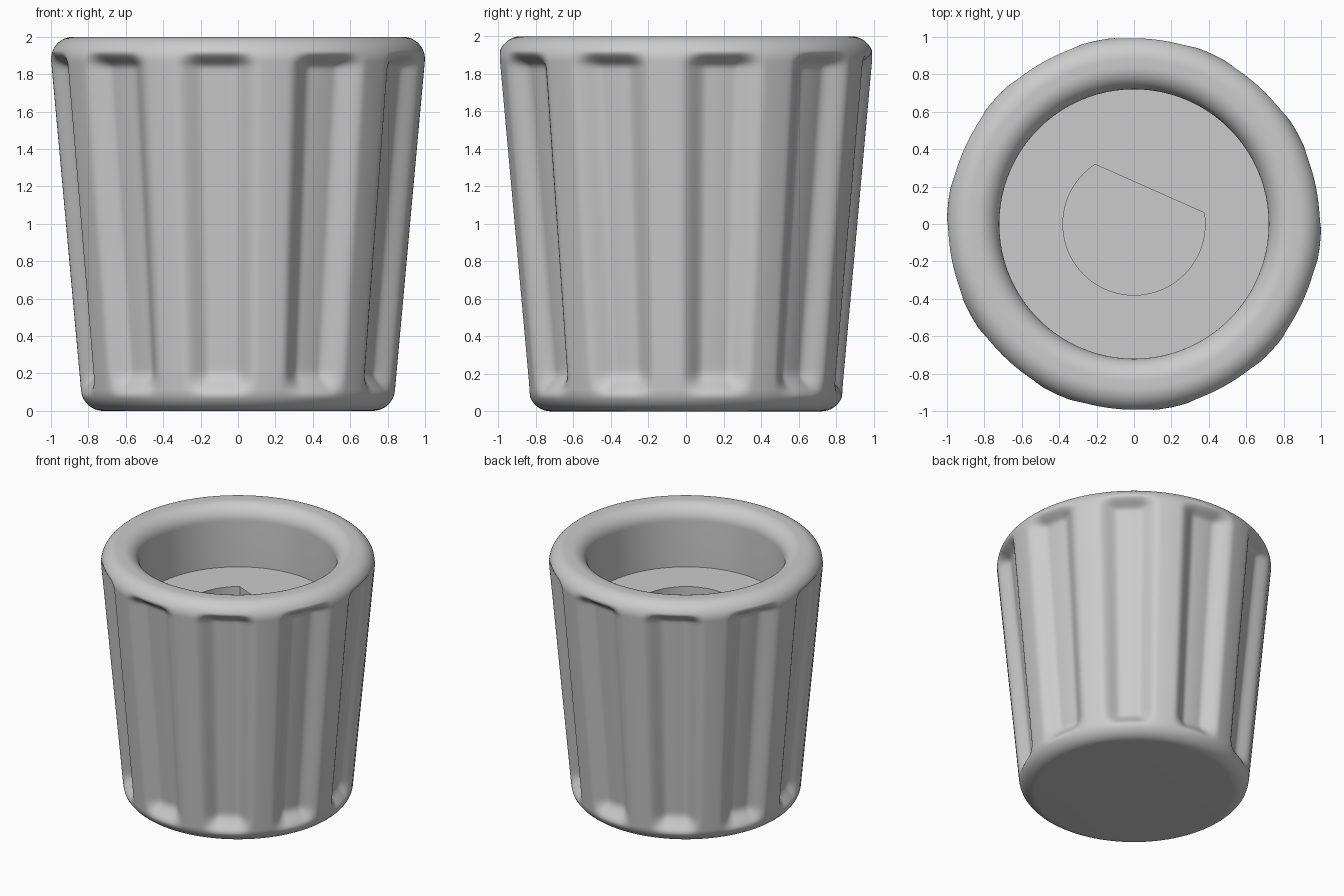
import bpy, bmesh, math

cube = bpy.data.objects.get("Cube")
if cube:
    bpy.data.objects.remove(cube, do_unlink=True)

SEGMENTS = 360
FLUTES = 10
FLUTE_PHASE = 11.5      # direction of one flute, degrees
FLUTE_DEPTH = 0.085
HOLE_RADIUS = 0.38
FLAT_DIRECTION = 66     # the flat side of the shaft hole
FLAT_HALF = 57
FLOOR_Z, HOLE_Z = 1.51, 0.5


def smooth(a, b, x):
    t = min(max((x - a) / (b - a), 0), 1)
    return t * t * (3 - 2 * t)


def arc(cr, cz, radius, start, end, steps):
    angles = [math.radians(start + (end - start) * i / steps) for i in range(steps + 1)]
    return [(cr + radius * math.cos(a), cz + radius * math.sin(a)) for a in angles]


def flute_cut(deg, z):
    pitch = 360 / FLUTES
    off = abs((deg - FLUTE_PHASE + pitch / 2) % pitch - pitch / 2)
    across = 1 - smooth(4.5, 13.5, off)
    along = smooth(0.07, 0.21, z) * (1 - smooth(1.83, 1.925, z))
    return FLUTE_DEPTH * across * along


def hole_radius(deg):
    off = abs((deg - FLAT_DIRECTION + 180) % 360 - 180)
    if off >= FLAT_HALF:
        return HOLE_RADIUS
    flat = HOLE_RADIUS * math.cos(math.radians(FLAT_HALF))
    return flat / math.cos(math.radians(off))


# Outer side: rounded foot, tapered wall with rows packed toward its ends, rounded rim
foot = arc(0.72, 0.12, 0.12, -90, -5, 16)
rim = arc(0.88, 1.88, 0.12, -5, 90, 20)
wall = []
for i in range(1, 48):
    t = (1 - math.cos(math.pi * i / 48)) / 2
    wall.append(tuple(a + (b - a) * t for a, b in zip(foot[-1], rim[0])))
outer = foot + wall + rim

# Inner side: rounded lip and straight wall of the recess
inner = arc(0.84, 1.88, 0.12, 90, 180, 14) + [(0.72, FLOOR_Z)]

bm = bmesh.new()


def ring(radius_at, z):
    verts = []
    for i in range(SEGMENTS):
        deg = i * 360 / SEGMENTS
        a, r = math.radians(deg), radius_at(deg)
        verts.append(bm.verts.new((r * math.cos(a), r * math.sin(a), z)))
    return verts


rings = [ring(lambda d, r=r, z=z: r - flute_cut(d, z), z) for r, z in outer]
rings += [ring(lambda d, r=r: r, z) for r, z in inner]

# Shaft hole with one flat side, sunk into the recess floor
rings += [ring(hole_radius, z) for z in (FLOOR_Z, HOLE_Z)]

for low, high in zip(rings, rings[1:]):
    for i in range(SEGMENTS):
        j = (i + 1) % SEGMENTS
        bm.faces.new((low[i], low[j], high[j], high[i]))
bm.faces.new(rings[0][::-1])
bm.faces.new(rings[-1])
bmesh.ops.recalc_face_normals(bm, faces=bm.faces[:])

mesh = bpy.data.meshes.new("fluted_knob")
bm.to_mesh(mesh)
bm.free()
knob = bpy.data.objects.new("fluted_knob", mesh)
bpy.context.collection.objects.link(knob)

# Plain grey plastic
grey = bpy.data.materials.new("grey_plastic")
grey.use_nodes = True
color = (0.6, 0.6, 0.6, 1)
grey.diffuse_color = color
grey.node_tree.nodes["Principled BSDF"].inputs["Base Color"].default_value = color
mesh.materials.append(grey)

bpy.ops.object.select_all(action="DESELECT")
knob.select_set(True)
bpy.context.view_layer.objects.active = knob
bpy.ops.object.shade_smooth_by_angle(angle=math.radians(35))
